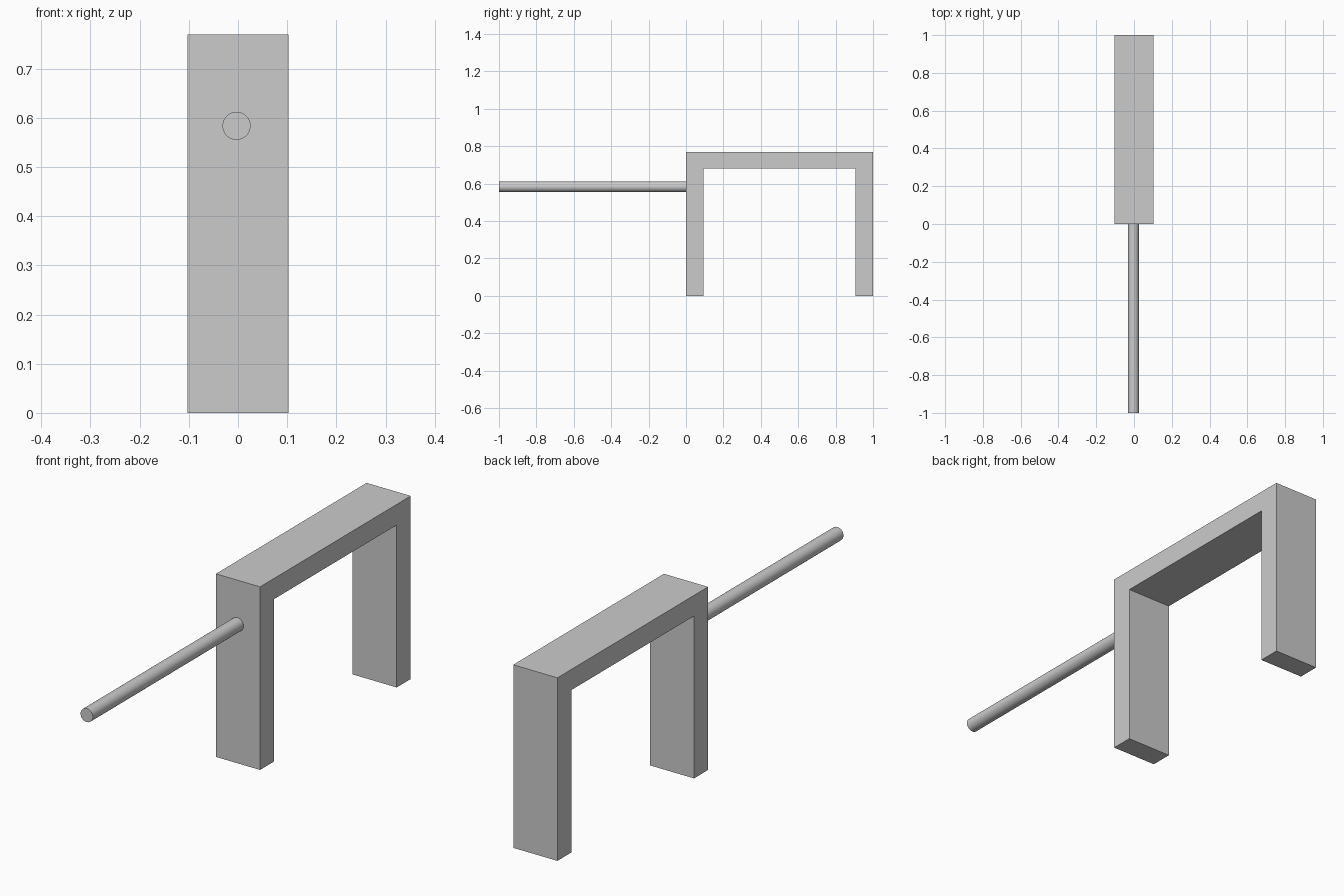
import bpy, bmesh, math

if "Cube" in bpy.data.objects:
    bpy.data.objects.remove(bpy.data.objects["Cube"])

W = 0.1025          # half width of the arch in x
H, LEG, TOP = 0.769, 0.093, 0.087

# Arch: U-shaped side profile (y, z) extruded along x
profile = [(0, 0), (LEG, 0), (LEG, H - TOP), (1 - LEG, H - TOP),
           (1 - LEG, 0), (1, 0), (1, H), (0, H)]
bm = bmesh.new()
face = bm.faces.new([bm.verts.new((-W, y, z)) for y, z in profile])
ext = bmesh.ops.extrude_face_region(bm, geom=[face])
moved = [v for v in ext["geom"] if isinstance(v, bmesh.types.BMVert)]
bmesh.ops.translate(bm, verts=moved, vec=(2 * W, 0, 0))
bmesh.ops.recalc_face_normals(bm, faces=bm.faces)
mesh = bpy.data.meshes.new("arch_frame")
bm.to_mesh(mesh)
bm.free()
bpy.context.collection.objects.link(bpy.data.objects.new("arch_frame", mesh))

# Rod: round bar running forward from the front leg
bpy.ops.mesh.primitive_cylinder_add(vertices=64, radius=0.0285, depth=1,
                                    location=(-0.003, -0.5, 0.5835),
                                    rotation=(math.pi / 2, 0, 0))
bpy.context.object.name = "rod"
bpy.ops.object.shade_smooth_by_angle()
